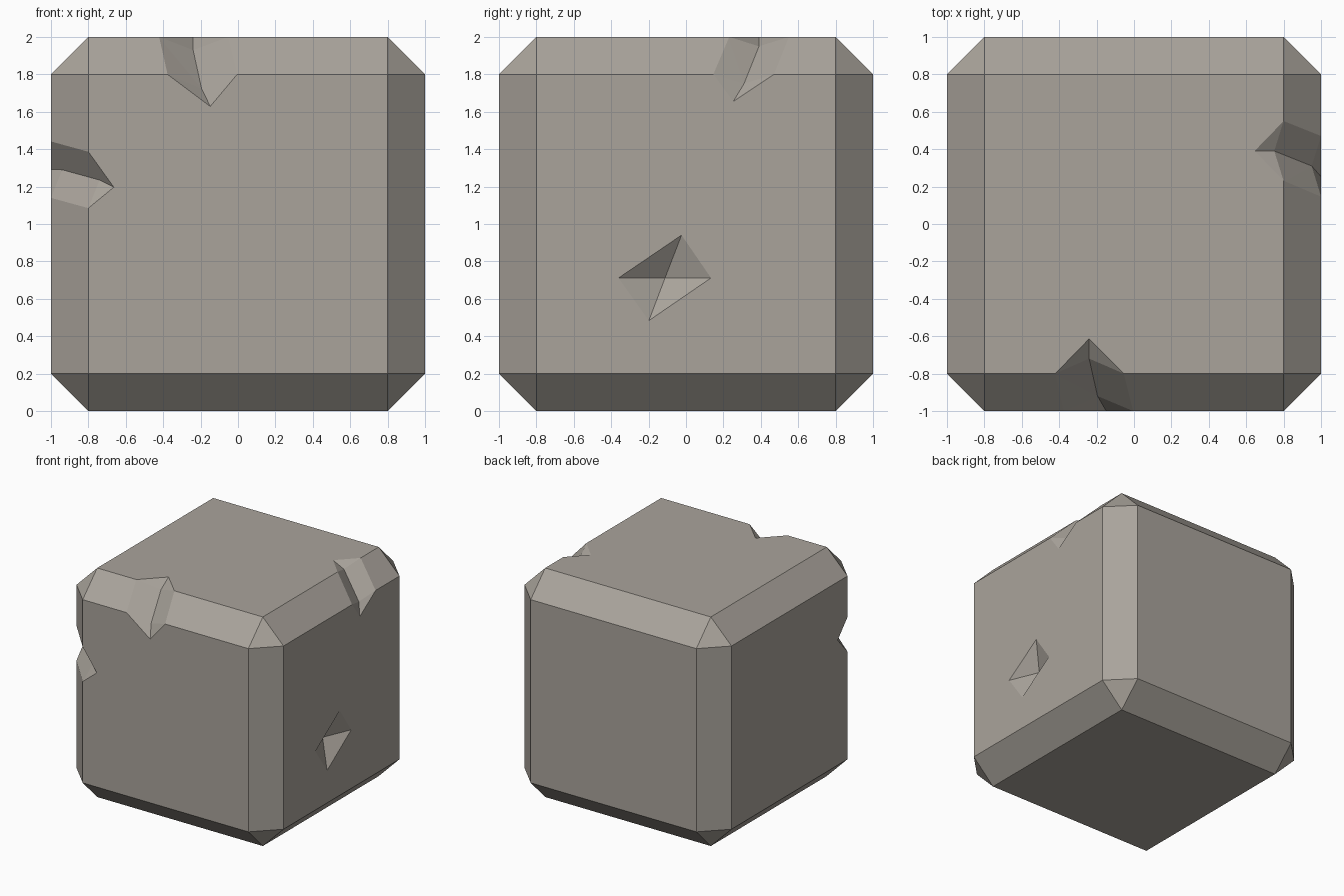
import bpy, bmesh
from mathutils import Vector

if "Cube" in bpy.data.objects:
    bpy.data.objects.remove(bpy.data.objects["Cube"])

stone = bpy.data.materials.new("warm grey stone")
stone.diffuse_color = (0.40, 0.37, 0.33, 1)
stone.use_nodes = True
stone.node_tree.nodes["Principled BSDF"].inputs["Base Color"].default_value = stone.diffuse_color

CENTRE = Vector((0, 0, 1))


def make_object(name, bm):
    bmesh.ops.recalc_face_normals(bm, faces=bm.faces)
    mesh = bpy.data.meshes.new(name)
    bm.to_mesh(mesh)
    bm.free()
    mesh.materials.append(stone)
    obj = bpy.data.objects.new(name, mesh)
    bpy.context.collection.objects.link(obj)
    return obj


def carve(rim, inner, faces):
    """Cut a chip: rim points lie on the block surface, inner points are sunk."""
    bm = bmesh.new()
    # rim pushed slightly outwards so no cutter face is coplanar with the block
    pts = [CENTRE + (Vector(p) - CENTRE) * 1.002 for p in rim] + [Vector(p) for p in inner]
    vs = [bm.verts.new(p) for p in pts]
    for f in faces:
        bm.faces.new([vs[i] for i in f])
    cutter = make_object("chip_cutter", bm)
    cutter.hide_render = True
    mod = block.modifiers.new("chip", 'BOOLEAN')
    mod.operation, mod.solver, mod.object = 'DIFFERENCE', 'EXACT', cutter
    bpy.context.view_layer.objects.active = block
    bpy.ops.object.modifier_apply(modifier=mod.name)
    bpy.data.objects.remove(cutter)


# Block with one-step chamfers
bm = bmesh.new()
bmesh.ops.create_cube(bm, size=2)
bmesh.ops.translate(bm, verts=bm.verts, vec=CENTRE)
bmesh.ops.bevel(bm, geom=bm.edges[:], offset=0.2, segments=1, affect='EDGES')
block = make_object("stone_block", bm)

# Edge chips: rim = tip, a, b, far tip, d, c ; inner = two ridge points
EDGE_FACES = [(0, 1, 5), (1, 2, 4), (1, 4, 5), (2, 3, 4),
              (0, 1, 6), (1, 2, 7), (1, 7, 6), (2, 3, 7),
              (0, 6, 5), (5, 6, 7), (5, 7, 4), (4, 7, 3)]

# top front edge
carve([(-.24, -.61, 2), (-.425, -.8, 2), (-.38, -1, 1.8),
       (-.147, -1, 1.625), (0, -1, 1.8), (-.05, -.8, 2)],
      [(-.24, -.72, 1.93), (-.195, -.92, 1.725)], EDGE_FACES)
# top right edge
carve([(.64, .39, 2), (.8, .225, 2), (1, .14, 1.8),
       (1, .25, 1.65), (1, .475, 1.8), (.8, .555, 2)],
      [(.75, .39, 1.95), (.95, .31, 1.75)], EDGE_FACES)
# left front upright edge
carve([(-1, -.66, 1.29), (-1, -.8, 1.445), (-.8, -1, 1.39),
       (-.66, -1, 1.195), (-.8, -1, 1.08), (-1, -.8, 1.135)],
      [(-.94, -.74, 1.29), (-.74, -.94, 1.235)], EDGE_FACES)
# pit in the right face
carve([(1, -.365, .712), (1, -.022, .945), (1, .138, .712), (1, -.2, .48)],
      [(.895, -.112, .712)],
      [(0, 1, 2, 3), (0, 1, 4), (1, 2, 4), (2, 3, 4), (3, 0, 4)])
